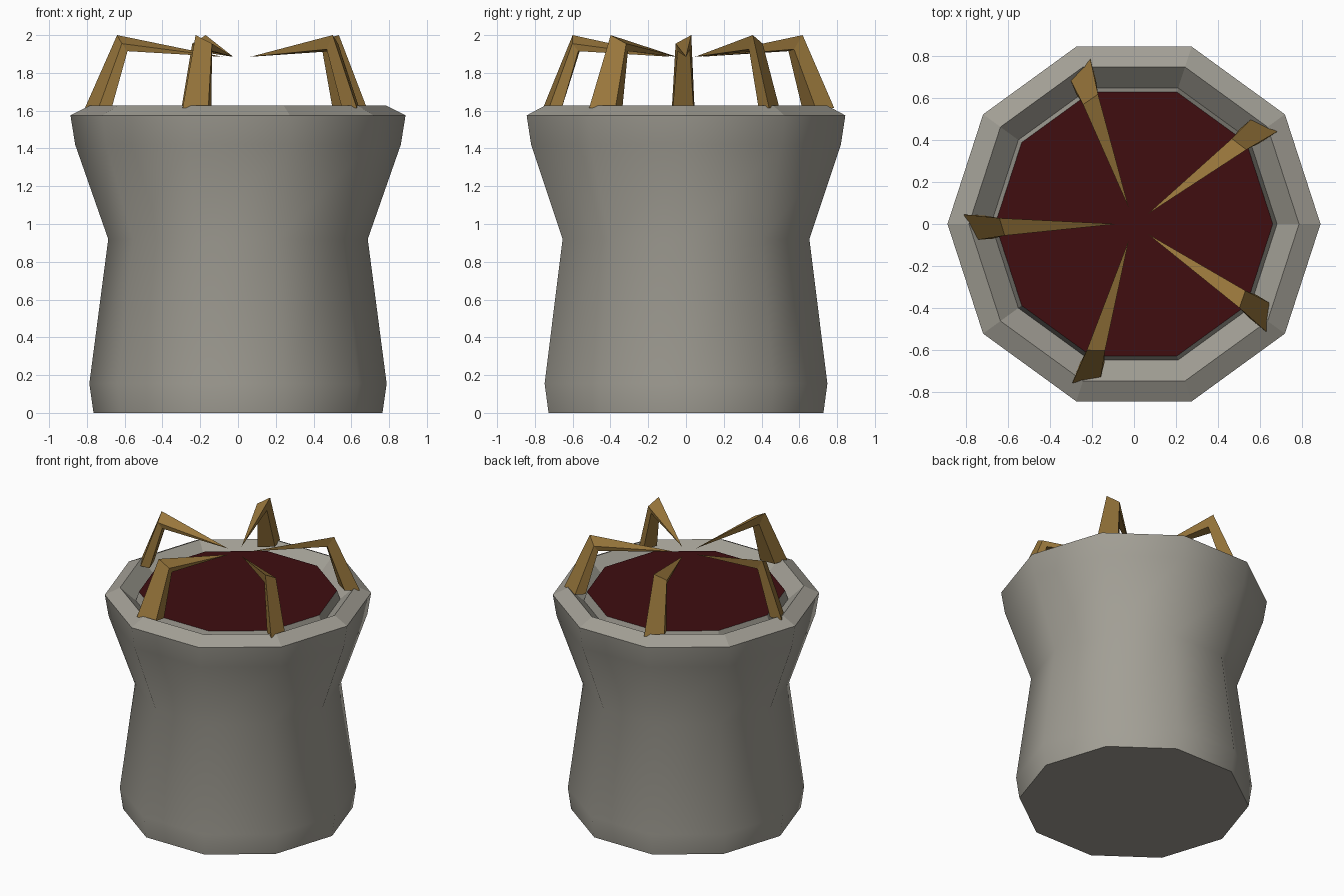
import bpy, math
from mathutils import Matrix, Vector

if "Cube" in bpy.data.objects:
    bpy.data.objects.remove(bpy.data.objects["Cube"])

SIDES = 10


def material(name, rgb):
    m = bpy.data.materials.new(name)
    m.diffuse_color = (*rgb, 1)
    m.use_nodes = True
    m.node_tree.nodes["Principled BSDF"].inputs["Base Color"].default_value = m.diffuse_color
    return m


def build(name, verts, faces, mat):
    me = bpy.data.meshes.new(name)
    me.from_pydata(verts, [], faces)
    me.materials.append(mat)
    ob = bpy.data.objects.new(name, me)
    bpy.context.collection.objects.link(ob)
    return ob


def ring(r, z):
    return [(r * math.cos(math.tau * i / SIDES), r * math.sin(math.tau * i / SIDES), z)
            for i in range(SIDES)]


stone = material("warm grey stone", (0.36, 0.345, 0.30))
bone = material("ochre brown", (0.32, 0.185, 0.045))
liquid = material("dark red", (0.05, 0.004, 0.005))

# Stone pot: lathed outer wall, bevelled rim, inner slope and raised lip
profile = [(.765, 0), (.787, .155), (.687, .92), (.862, 1.42), (.887, 1.575),
           (.785, 1.627), (.68, 1.53), (.66, 1.595)]
verts = [v for r, z in profile for v in ring(r, z)]
faces = [tuple(reversed(range(SIDES)))]
for k in range(len(profile) - 1):
    for i in range(SIDES):
        j = (i + 1) % SIDES
        a, b = k * SIDES, (k + 1) * SIDES
        faces.append((a + i, a + j, b + j, b + i))
pot = build("pot", verts, faces, stone)
# Only the outer wall is smooth; base and rim stay faceted
for n, p in enumerate(pot.data.polygons):
    p.use_smooth = 1 <= n <= 4 * SIDES

# Dark red surface filling the pot
build("liquid_surface", ring(.66, 1.595), [tuple(range(SIDES))], liquid)

# Five bent claws: four-sided leg, slanted knee, pointed tip
foot = [(-.81, .045, 1.615), (-.74, -.075, 1.61), (-.67, -.07, 1.61), (-.71, .04, 1.61)]
knee = [(-.64, .028, 2.0), (-.615, -.055, 1.955), (-.585, -.045, 1.915), (-.595, .02, 1.925)]
tip = [(-.08, 0, 1.885)]
claw_faces = [(3, 2, 1, 0)]
for i in range(4):
    j = (i + 1) % 4
    claw_faces += [(i, j, 4 + j, 4 + i), (4 + i, 4 + j, 8)]
for n in range(5):
    turn = Matrix.Rotation(math.tau * n / 5, 3, 'Z')
    build(f"claw_{n + 1}", [turn @ Vector(v) for v in foot + knee + tip], claw_faces, bone)
